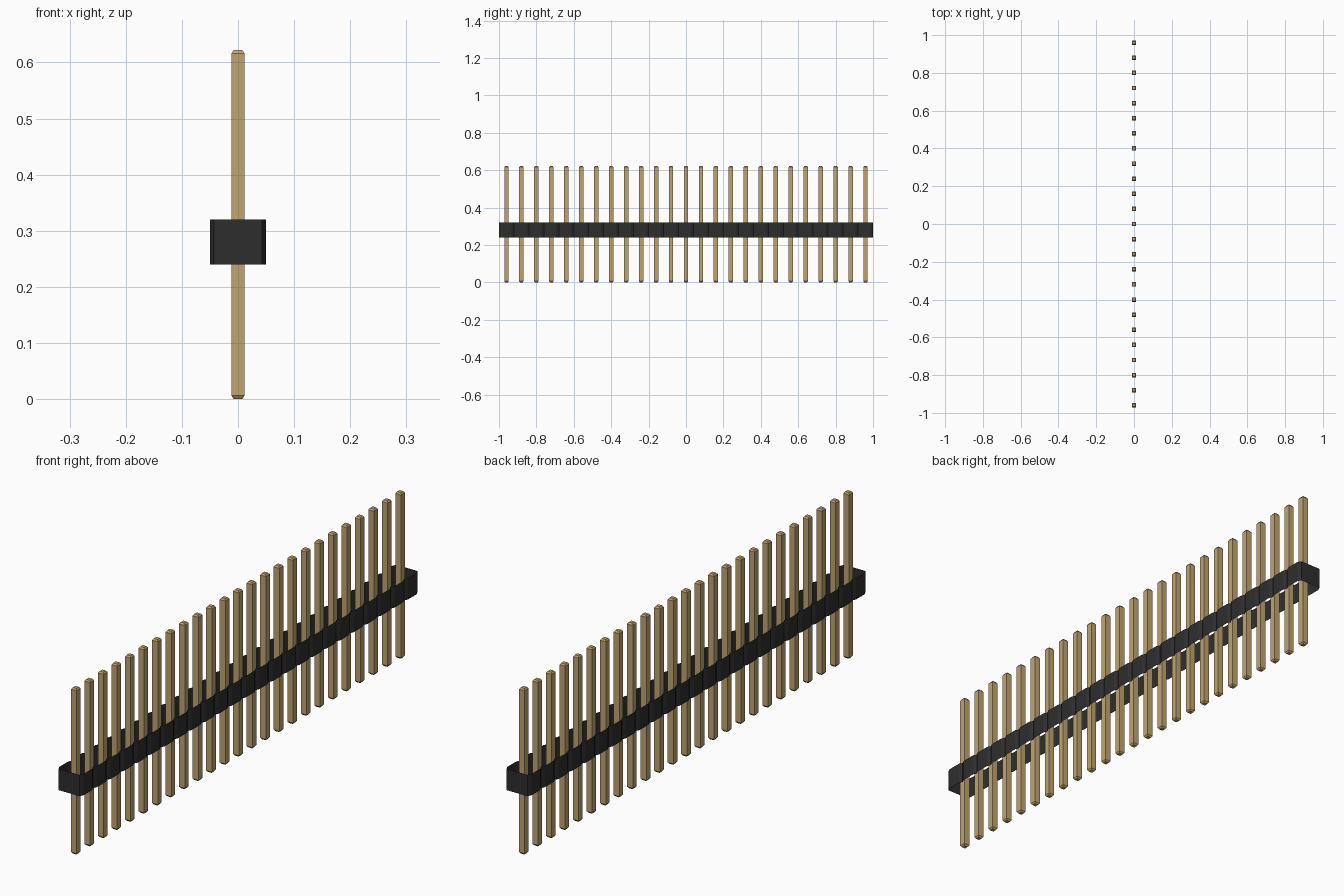
import bpy, bmesh

cube = bpy.data.objects.get("Cube")
if cube:
    bpy.data.objects.remove(cube, do_unlink=True)

COUNT, PITCH = 25, 0.08
HALF_X, CHAMFER_X, CHAMFER_Y = 0.05, 0.007, 0.014
BODY_LOW, BODY_HIGH, PIN_TOP = 0.24, 0.32, 0.622


def material(name, rgb):
    m = bpy.data.materials.new(name)
    m.use_nodes = True
    m.diffuse_color = (*rgb, 1)
    m.node_tree.nodes["Principled BSDF"].inputs["Base Color"].default_value = (*rgb, 1)
    return m


def loft(name, rings, mat, capped, y=0.0):
    """Join closed rings of points with quads, optionally capping both ends."""
    bm = bmesh.new()
    loops = [[bm.verts.new(p) for p in ring] for ring in rings]
    n = len(loops[0])
    for a, b in zip(loops, loops[1:]):
        for i in range(n):
            j = (i + 1) % n
            bm.faces.new((a[i], a[j], b[j], b[i]))
    if capped:
        bm.faces.new(loops[0][::-1])
        bm.faces.new(loops[-1])
    mesh = bpy.data.meshes.new(name)
    bm.to_mesh(mesh)
    bm.free()
    mesh.materials.append(mat)
    obj = bpy.data.objects.new(name, mesh)
    obj.location.y = y
    bpy.context.collection.objects.link(obj)
    return obj


gold = material("brass gold", (0.53, 0.38, 0.165))
black = material("black plastic", (0.027, 0.027, 0.027))

# Housing: open band of walls, notched between neighbouring pin positions
side = []
for k in range(COUNT):
    y0 = (k - COUNT / 2) * PITCH
    side += [(HALF_X - CHAMFER_X, y0),
             (HALF_X, y0 + CHAMFER_Y),
             (HALF_X, y0 + PITCH - CHAMFER_Y)]
side.append((HALF_X - CHAMFER_X, COUNT / 2 * PITCH))
outline = side + [(-x, y) for x, y in reversed(side)]
loft("housing", [[(x, y, z) for x, y in outline] for z in (BODY_LOW, BODY_HIGH)],
     black, capped=False)

# Pins: square bars with tapered tips
def square(half, z):
    return [(-half, -half, z), (half, -half, z), (half, half, z), (-half, half, z)]


pin_rings = [square(0.0075, 0), square(0.0117, 0.006),
             square(0.0117, PIN_TOP - 0.006), square(0.0075, PIN_TOP)]
for k in range(COUNT):
    loft(f"pin_{k + 1:02d}", pin_rings, gold, capped=True,
         y=(k - (COUNT - 1) / 2) * PITCH)
